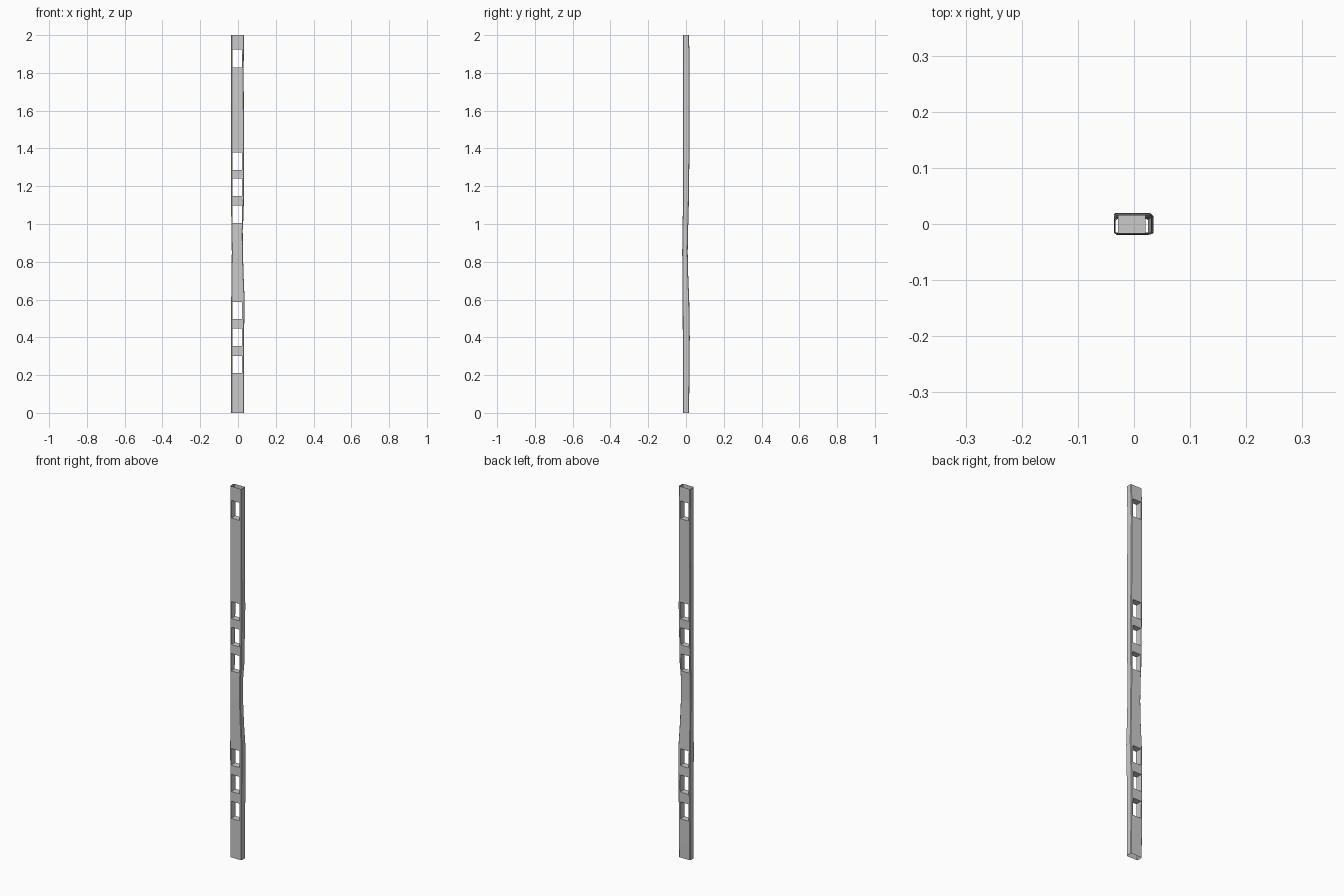
import bpy, bmesh

if "Cube" in bpy.data.objects:
    bpy.data.objects.remove(bpy.data.objects["Cube"])

# Worn timber outline: z, left x, right x, front y, back y
SECTIONS = [
    (0.00, -0.036, 0.032, -0.017, 0.015),
    (0.08, -0.036, 0.032, -0.017, 0.017),
    (0.40, -0.036, 0.032, -0.017, 0.020),
    (0.60, -0.036, 0.035, -0.018, 0.017),
    (0.72, -0.034, 0.030, -0.019, 0.012),
    (0.85, -0.033, 0.026, -0.020, 0.009),
    (0.97, -0.034, 0.025, -0.019, 0.011),
    (1.05, -0.036, 0.030, -0.017, 0.014),
    (1.35, -0.036, 0.033, -0.016, 0.018),
    (1.55, -0.036, 0.031, -0.016, 0.018),
    (1.82, -0.036, 0.030, -0.015, 0.019),
    (1.92, -0.036, 0.031, -0.016, 0.018),
    (2.00, -0.036, 0.032, -0.017, 0.015),
]
MORTISES = [(0.21, 0.302), (0.355, 0.447), (0.497, 0.587), (1.006, 1.098),
            (1.147, 1.24), (1.287, 1.378), (1.828, 1.923)]


def make_object(name, bm):
    bmesh.ops.recalc_face_normals(bm, faces=bm.faces)
    me = bpy.data.meshes.new(name)
    bm.to_mesh(me)
    bm.free()
    ob = bpy.data.objects.new(name, me)
    bpy.context.collection.objects.link(ob)
    return ob


# Post: chamfered rectangle lofted up the height
bm = bmesh.new()
rings = []
c = 0.003
for z, x0, x1, y0, y1 in SECTIONS:
    pts = [(x0 + c, y0), (x1 - c, y0), (x1, y0 + c), (x1, y1 - c),
           (x1 - c, y1), (x0 + c, y1), (x0, y1 - c), (x0, y0 + c)]
    rings.append([bm.verts.new((x, y, z)) for x, y in pts])
for a, b in zip(rings, rings[1:]):
    for i in range(8):
        j = (i + 1) % 8
        bm.faces.new((a[i], a[j], b[j], b[i]))
bm.faces.new(rings[0][::-1])
bm.faces.new(rings[-1])
post = make_object("fence_post", bm)

# Mortise cutters running front to back
bm = bmesh.new()
for z0, z1 in MORTISES:
    r = bmesh.ops.create_cube(bm, size=1)
    for v in r["verts"]:
        v.co.x = -0.004 + v.co.x * 0.049
        v.co.y *= 0.1
        v.co.z = (z0 + z1) / 2 + v.co.z * (z1 - z0)
cutter = make_object("mortise_cutter", bm)
cutter.hide_render = True

mod = post.modifiers.new("mortises", 'BOOLEAN')
mod.operation = 'DIFFERENCE'
mod.solver = 'EXACT'
mod.object = cutter
bpy.context.view_layer.objects.active = post
bpy.ops.object.modifier_apply(modifier=mod.name)
bpy.data.objects.remove(cutter)

# Open both ends, leaving a hollow shell with lined mortises
bm = bmesh.new()
bm.from_mesh(post.data)
ends = [f for f in bm.faces
        if all(v.co.z < 1e-4 for v in f.verts) or all(v.co.z > 1.9999 for v in f.verts)]
bmesh.ops.delete(bm, geom=ends, context='FACES')
bm.to_mesh(post.data)
bm.free()
